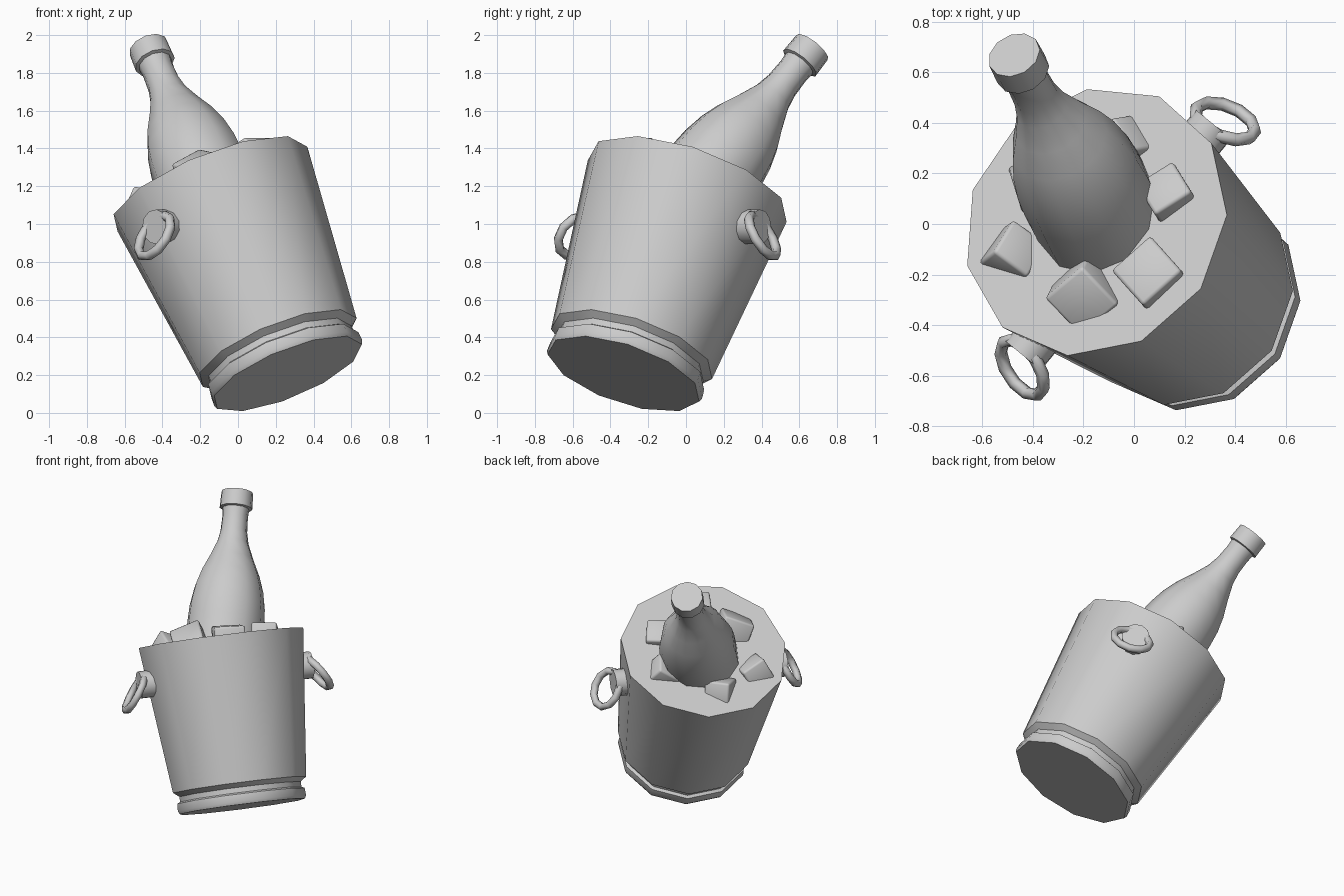
import bpy, bmesh, math
from mathutils import Vector, Matrix, Euler

if "Cube" in bpy.data.objects:
    bpy.data.objects.remove(bpy.data.objects["Cube"])

SIDES = 11


def frame(axis, hint):
    """Rotation whose local Z is axis and local X is close to hint."""
    z = Vector(axis).normalized()
    x = Vector(hint)
    x = (x - z * x.dot(z)).normalized()
    return Matrix((x, z.cross(x), z)).transposed()


def finish(bm, name, smooth=45):
    bmesh.ops.recalc_face_normals(bm, faces=bm.faces)
    mesh = bpy.data.meshes.new(name)
    bm.to_mesh(mesh)
    bm.free()
    obj = bpy.data.objects.new(name, mesh)
    bpy.context.collection.objects.link(obj)
    bpy.ops.object.select_all(action='DESELECT')
    bpy.context.view_layer.objects.active = obj
    obj.select_set(True)
    bpy.ops.object.shade_smooth_by_angle(angle=math.radians(smooth))
    return obj


def lathe(name, profile, rot, origin, sides=SIDES, phase=0.0):
    """Turn a (radius, height) profile around local Z and cap both ends."""
    bm = bmesh.new()
    rings = []
    for r, h in profile:
        ring = []
        for i in range(sides):
            t = phase + 2 * math.pi * i / sides
            p = Vector((r * math.cos(t), r * math.sin(t), h))
            ring.append(bm.verts.new(origin + rot @ p))
        rings.append(ring)
    for a, b in zip(rings, rings[1:]):
        for i in range(sides):
            j = (i + 1) % sides
            bm.faces.new((a[i], a[j], b[j], b[i]))
    bm.faces.new(rings[0])
    bm.faces.new(rings[-1])
    return finish(bm, name)


def ring(name, rot, origin, major, minor, segs=SIDES, tube=6):
    """Closed ring lying in the local XY plane."""
    bm = bmesh.new()
    loops = []
    for i in range(segs):
        t = 2 * math.pi * i / segs
        loop = []
        for k in range(tube):
            s = 2 * math.pi * k / tube
            r = major + minor * math.cos(s)
            p = Vector((r * math.cos(t), r * math.sin(t), minor * math.sin(s)))
            loop.append(bm.verts.new(origin + rot @ p))
        loops.append(loop)
    for i in range(segs):
        a, b = loops[i], loops[(i + 1) % segs]
        for k in range(tube):
            m = (k + 1) % tube
            bm.faces.new((a[k], b[k], b[m], a[m]))
    return finish(bm, name, 65)


# Tilted bucket with a grooved foot and a filled top
AXIS = Vector((-0.3645, 0.300, 0.8814)).normalized()
BASE = Vector((0.261, -0.329, 0.207))
HEIGHT = 1.13
BUCKET = frame(AXIS, (0.93, 0.071, 0.36))
TOP = BASE + AXIS * HEIGHT
lathe("bucket",
      [(0.425, 0.0), (0.435, 0.02), (0.432, 0.07), (0.412, 0.08),
       (0.412, 0.115), (0.452, 0.145), (0.558, HEIGHT)],
      BUCKET, BASE, phase=math.radians(-1.5))

# Two opposite studs, each with a hanging ring
OUT = Vector((0.300, 0.3645, 0.0)).normalized()
MID = TOP - AXIS * 0.247
TILT = math.radians(34)
for side, label in ((-1, "front"), (1, "back")):
    out = OUT * side
    lathe(label + "_handle_stud", [(0.092, 0.46), (0.092, 0.592)],
          frame(out, AXIS), MID)
    normal = out * math.cos(TILT) + AXIS * math.sin(TILT)
    ring(label + "_handle_ring", frame(normal, AXIS),
         MID + out * 0.63 - AXIS * 0.055, 0.125, 0.026)

# Bottle leaning in the bucket, profile measured down from the tip
BOTTLE_AXIS = Vector((-0.312, 0.594, 0.742))
lathe("bottle",
      [(0.107, 0.0), (0.110, -0.11), (0.090, -0.115), (0.086, -0.17),
       (0.090, -0.27), (0.106, -0.35), (0.150, -0.46), (0.200, -0.57),
       (0.232, -0.67), (0.253, -0.79), (0.259, -0.90), (0.259, -1.30)],
      frame(BOTTLE_AXIS, (1, 0, 0)), Vector((-0.474, 0.668, 1.935)))

# Ice cubes half sunk in the top: x, y, lift, size, local rotation
CUBES = [
    (-0.49, -0.11, -0.03, 0.17, (40, 20, 70)),
    (-0.20, -0.26, -0.03, 0.21, (38, -15, 30)),
    (0.06, -0.20, -0.04, 0.205, (5, 4, 42)),
    (0.13, 0.115, -0.03, 0.17, (-6, 8, 33)),
    (-0.04, 0.32, -0.03, 0.17, (30, 5, -55)),
    (-0.40, 0.17, -0.03, 0.17, (35, 15, 20)),
]
for i, (x, y, lift, size, angles) in enumerate(CUBES):
    z = TOP.z - (AXIS.x * (x - TOP.x) + AXIS.y * (y - TOP.y)) / AXIS.z
    turn = BUCKET @ Euler([math.radians(a) for a in angles]).to_matrix()
    place = Matrix.Translation(Vector((x, y, z)) + AXIS * lift) @ turn.to_4x4()
    bm = bmesh.new()
    bmesh.ops.create_cube(bm, size=size, matrix=place)
    bmesh.ops.bevel(bm, geom=bm.edges[:], offset=0.014, segments=2,
                    profile=0.5, affect='EDGES')
    finish(bm, "ice_cube_%d" % (i + 1), 50)
